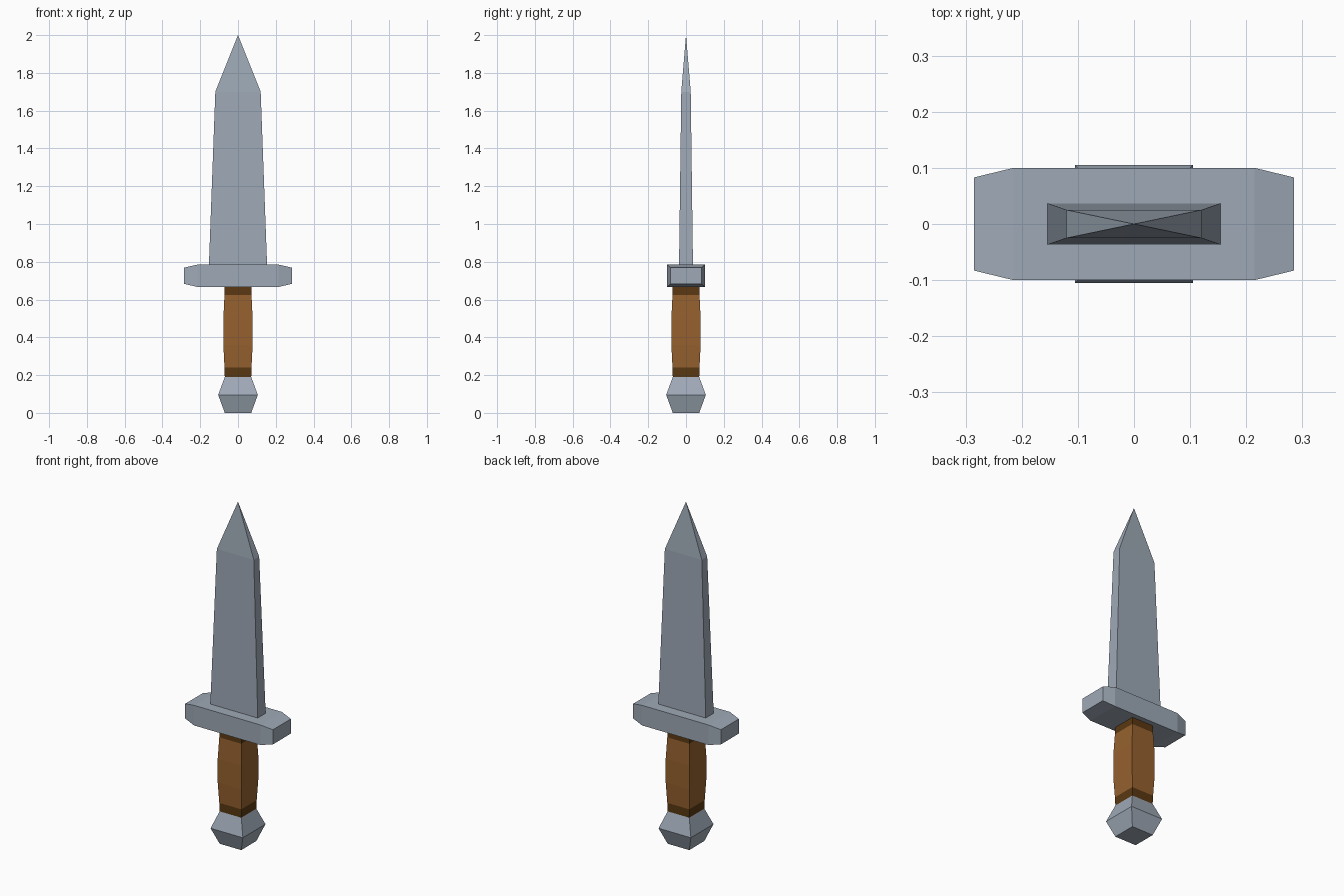
import bpy, bmesh

if "Cube" in bpy.data.objects:
    bpy.data.objects.remove(bpy.data.objects["Cube"])


def material(name, rgb):
    """Flat colour from sRGB 0-255, stored as linear."""
    lin = [((c / 255 + 0.055) / 1.055) ** 2.4 for c in rgb]
    m = bpy.data.materials.new(name)
    m.diffuse_color = (*lin, 1)
    m.use_nodes = True
    m.node_tree.nodes["Principled BSDF"].inputs["Base Color"].default_value = m.diffuse_color
    return m


steel = material("steel", (158, 169, 182))
leather = material("brown leather", (150, 97, 47))
dark_leather = material("dark leather", (90, 56, 18))


def loft(name, sections, mats, axis="z", centre=0.0, band=None):
    """Rectangular sections (position, half width, half depth) joined in a row.
    A zero-size section becomes a point."""
    bm = bmesh.new()
    rings = []
    for t, a, b in sections:
        corners = [(-a, -b), (a, -b), (a, b), (-a, b)] if a > 0 else [(0, 0)]
        rings.append([bm.verts.new((u, v, t) if axis == "z" else (t, u, v + centre))
                      for u, v in corners])
    for lo, hi in zip(rings, rings[1:]):
        for i in range(4):
            j = (i + 1) % 4
            if len(hi) == 1:
                bm.faces.new((lo[i], lo[j], hi[0]))
            else:
                bm.faces.new((lo[i], lo[j], hi[j], hi[i]))
    for ring in (rings[0], rings[-1]):
        if len(ring) == 4:
            bm.faces.new(ring)
    bmesh.ops.recalc_face_normals(bm, faces=bm.faces)
    if band:
        for f in bm.faces:
            f.material_index = int(band(f.calc_center_median()))
    me = bpy.data.meshes.new(name)
    bm.to_mesh(me)
    bm.free()
    for m in mats:
        me.materials.append(m)
    ob = bpy.data.objects.new(name, me)
    bpy.context.collection.objects.link(ob)
    return ob


# Pommel: square, flared at the middle
loft("pommel", [(0, 0.07, 0.07), (0.095, 0.105, 0.105), (0.19, 0.07, 0.07)], [steel])

# Grip: slightly swollen square bar with dark bands at both ends
grip = [(0.19, 0.070), (0.24, 0.0715), (0.36, 0.0775),
        (0.50, 0.0775), (0.625, 0.0715), (0.67, 0.070)]
loft("grip", [(z, r, r) for z, r in grip], [leather, dark_leather],
     band=lambda c: c.z < 0.24 or c.z > 0.625)

# Crossguard: bar along x with tapered ends
loft("crossguard", [(-0.285, 0.083, 0.043), (-0.215, 0.1, 0.059),
                    (0.215, 0.1, 0.059), (0.285, 0.083, 0.043)],
     [steel], axis="x", centre=0.726)

# Blade: tapering slab ending in a pyramid point
loft("blade", [(0.77, 0.1545, 0.037), (1.70, 0.12, 0.025), (2.0, 0, 0)], [steel])
